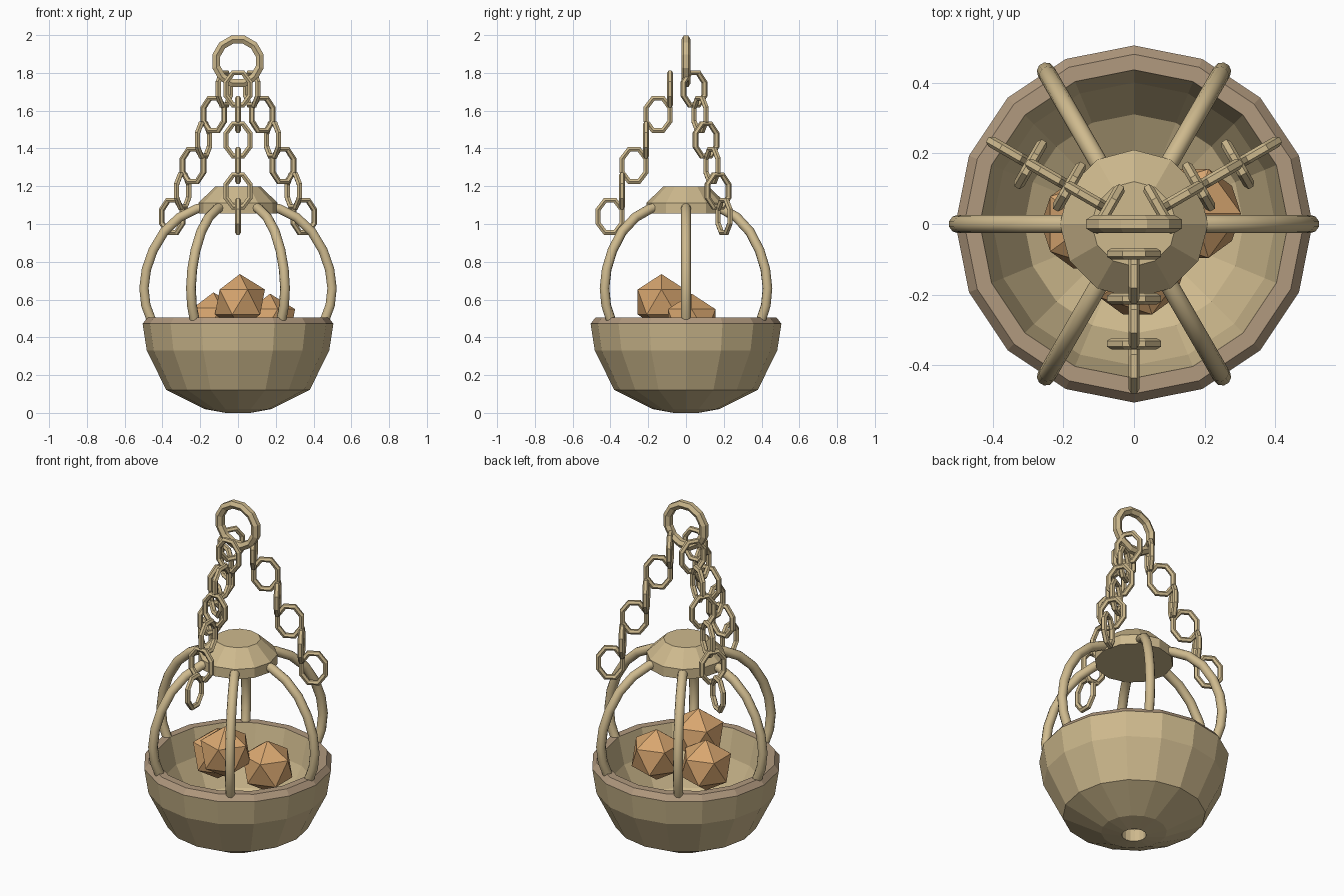
import bpy, bmesh, math
from mathutils import Vector, Matrix

if "Cube" in bpy.data.objects:
    bpy.data.objects.remove(bpy.data.objects["Cube"])


def material(name, rgb):
    m = bpy.data.materials.new(name)
    m.diffuse_color = (*rgb, 1)
    m.use_nodes = True
    m.node_tree.nodes["Principled BSDF"].inputs["Base Color"].default_value = m.diffuse_color
    return m


TAN = material("tan_metal", (0.62, 0.49, 0.27))
RIM = material("brown_rim", (0.44, 0.32, 0.21))
ORANGE = material("orange_stone", (0.68, 0.38, 0.16))


def finish(name, bm, mats, matrix=Matrix(), smooth=False):
    bmesh.ops.recalc_face_normals(bm, faces=bm.faces)
    for f in bm.faces:
        f.smooth = smooth
    me = bpy.data.meshes.new(name)
    bm.to_mesh(me)
    bm.free()
    for m in mats:
        me.materials.append(m)
    ob = bpy.data.objects.new(name, me)
    ob.matrix_world = matrix
    bpy.context.collection.objects.link(ob)
    return ob


def bridge(bm, rings, closed):
    """Join rings of vertices with quads."""
    n = len(rings[0])
    faces = []
    for i in range(len(rings) if closed else len(rings) - 1):
        a, b = rings[i], rings[(i + 1) % len(rings)]
        for j in range(n):
            k = (j + 1) % n
            faces.append((i, bm.faces.new((a[j], a[k], b[k], b[j]))))
    if not closed:
        bm.faces.new(rings[0])
        bm.faces.new(rings[-1])
    return faces


def lathe(bm, profile, segs, closed):
    rings = []
    for r, z in profile:
        rings.append([bm.verts.new((r * math.cos(a), r * math.sin(a), z))
                      for a in (math.tau * j / segs for j in range(segs))])
    return bridge(bm, rings, closed)


def sweep(bm, path, radius, sides, closed):
    """Tube along a path in the xz plane."""
    n = len(path)
    rings = []
    for i, (x, z) in enumerate(path):
        p = path[(i - 1) % n] if closed or i > 0 else path[i]
        q = path[(i + 1) % n] if closed or i < n - 1 else path[i]
        t = Vector((q[0] - p[0], 0, q[1] - p[1])).normalized()
        side = Vector((t.z, 0, -t.x))
        ring = []
        for j in range(sides):
            a = math.tau * (j + 0.5) / sides
            ring.append(bm.verts.new(Vector((x, 0, z)) + side * radius * math.cos(a)
                                     + Vector((0, radius * math.sin(a), 0))))
        rings.append(ring)
    bridge(bm, rings, closed)


def oval(w, h, segs):
    return [(w * math.cos(math.tau * (i + 0.5) / segs), h * math.sin(math.tau * (i + 0.5) / segs))
            for i in range(segs)]


# Thick-walled bowl with a drain hole and a chamfered brown rim
bowl = [(0.065, 0.0), (0.175, 0.02), (0.38, 0.122), (0.483, 0.33), (0.505, 0.472), (0.48, 0.504),
        (0.436, 0.504), (0.40, 0.35), (0.31, 0.18), (0.15, 0.09), (0.065, 0.07)]
bm = bmesh.new()
for i, f in lathe(bm, bowl, 16, True):
    f.material_index = 1 if i in (4, 5) else 0
finish("bowl", bm, [TAN, RIM])

# Faceted cap over the cage
bm = bmesh.new()
lathe(bm, [(0.21, 1.055), (0.21, 1.112), (0.12, 1.198)], 12, False)
finish("cap", bm, [TAN])

# Six curved cage bars
ctrl = [(0.15, 1.095), (0.22, 1.08), (0.31, 1.035), (0.39, 0.96), (0.45, 0.86), (0.485, 0.76),
        (0.498, 0.66), (0.488, 0.57), (0.46, 0.495)]
for k in range(6):
    bm = bmesh.new()
    sweep(bm, ctrl, 0.026, 10, False)
    bar = finish("cage_bar", bm, [TAN], Matrix.Rotation(math.radians(60 * k), 4, 'Z'), True)
    for f in bar.data.polygons:
        f.use_smooth = len(f.vertices) == 4

# Three chains of upright links, alternately turned by a quarter
for ang in (30, 150, 270):
    turn = Matrix.Rotation(math.radians(ang), 4, 'Z')
    for i in range(6):
        bm = bmesh.new()
        sweep(bm, oval(0.069, 0.092, 8), 0.016, 6, True)
        place = Matrix.Translation((0.402 - 0.0635 * i, 0, 1.04 + 0.135 * i))
        twist = Matrix.Rotation(math.pi / 2 * (i % 2), 4, 'Z')
        finish("chain_link", bm, [TAN], turn @ place @ twist)

# Hanging ring
bm = bmesh.new()
sweep(bm, oval(0.119, 0.119, 12), 0.025, 6, True)
finish("hanging_ring", bm, [TAN], Matrix.Translation((0, 0, 1.861)))

# Faceted stones in the bowl
for x, y, z in ((0.01, -0.13, 0.587), (-0.13, 0.0, 0.49), (0.17, 0.03, 0.483)):
    bm = bmesh.new()
    bmesh.ops.create_icosphere(bm, subdivisions=1, radius=0.148)
    finish("stone", bm, [ORANGE], Matrix.Translation((x, y, z)))
